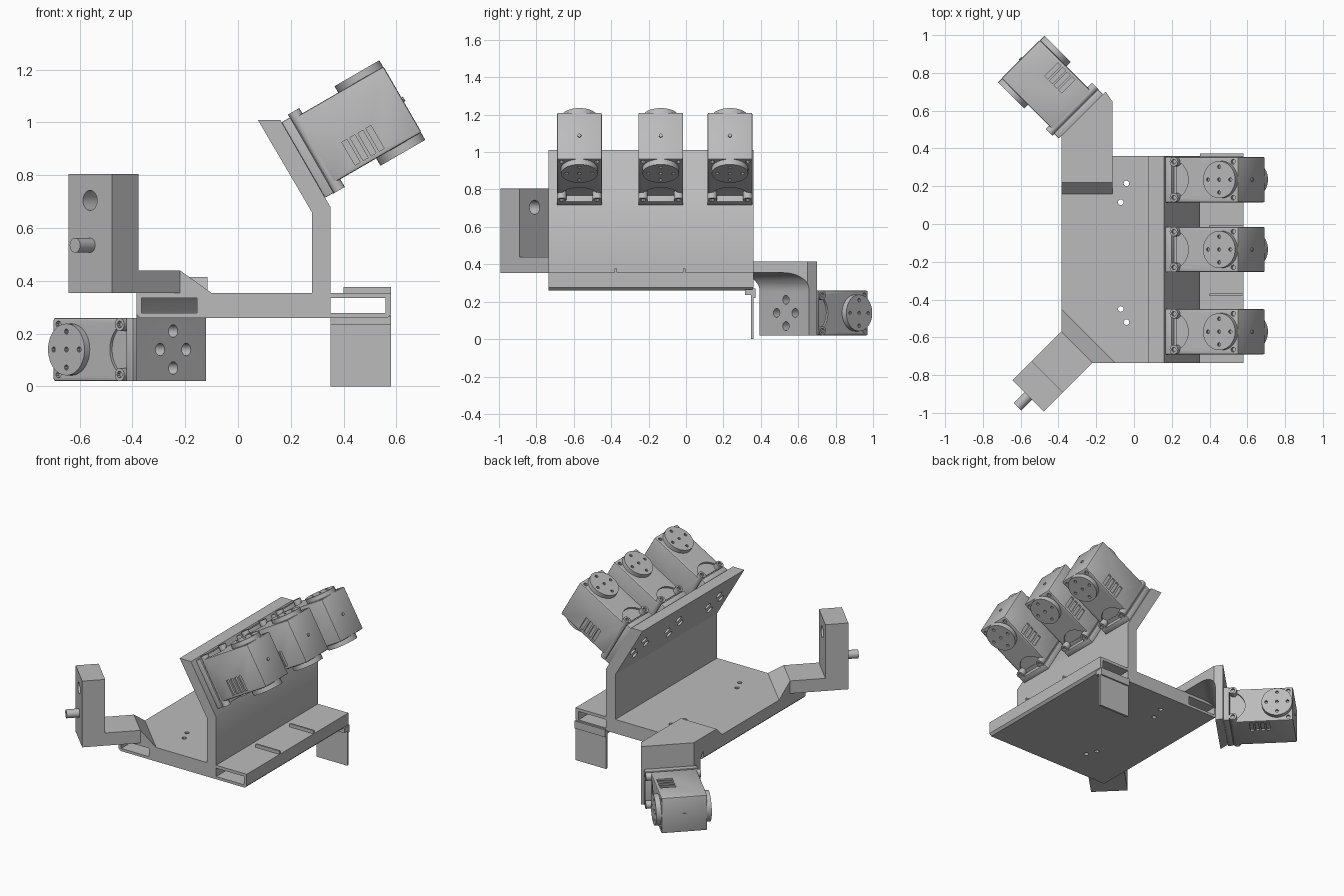
import bpy, bmesh
from math import radians, sin, cos, pi
from mathutils import Matrix, Vector

cube = bpy.data.objects.get("Cube")
if cube:
    bpy.data.objects.remove(cube, do_unlink=True)

grey = bpy.data.materials.new("plain grey")
grey.use_nodes = True
COLOR = (0.5, 0.5, 0.5, 1)
grey.diffuse_color = COLOR
grey.node_tree.nodes["Principled BSDF"].inputs["Base Color"].default_value = COLOR
X, Y, Z = Vector((1, 0, 0)), Vector((0, 1, 0)), Vector((0, 0, 1))


def frame(origin, a, b):
    """Matrix with local x along a, local y along b."""
    m = Matrix((a, b, a.cross(b))).transposed().to_4x4()
    m.translation = origin
    return m


def make(name, bm, matrix=None):
    bmesh.ops.recalc_face_normals(bm, faces=bm.faces)
    me = bpy.data.meshes.new(name)
    if matrix:
        bm.transform(matrix)
    bm.to_mesh(me)
    bm.free()
    me.materials.append(grey)
    ob = bpy.data.objects.new(name, me)
    bpy.context.collection.objects.link(ob)
    return ob


def prism(name, pts, lo, hi, matrix=None):
    bm = bmesh.new()
    face = bm.faces.new([bm.verts.new((p[0], p[1], lo)) for p in pts])
    out = bmesh.ops.extrude_face_region(bm, geom=[face])
    verts = [g for g in out["geom"] if isinstance(g, bmesh.types.BMVert)]
    bmesh.ops.translate(bm, verts=verts, vec=(0, 0, hi - lo))
    return make(name, bm, matrix)


def box(name, x, y, z, matrix=None, bevel=0):
    ob = prism(name, [(x[0], y[0]), (x[1], y[0]), (x[1], y[1]), (x[0], y[1])], z[0], z[1], matrix)
    if bevel:
        bm = bmesh.new()
        bm.from_mesh(ob.data)
        bmesh.ops.bevel(bm, geom=bm.edges[:], offset=bevel, segments=2, affect='EDGES', profile=0.5)
        bm.to_mesh(ob.data)
        bm.free()
    return ob


def rod(name, start, axis, length, radius, sides=16):
    bm = bmesh.new()
    bmesh.ops.create_cone(bm, cap_ends=True, segments=sides, radius1=radius,
                          radius2=radius, depth=length)
    m = Vector(axis).to_track_quat('Z', 'Y').to_matrix().to_4x4()
    m.translation = Vector(start) + Vector(axis) * length / 2
    return make(name, bm, m)


def boolean(ob, tools, op='DIFFERENCE'):
    for t in tools:
        t.hide_render = True
        mod = ob.modifiers.new("cut", 'BOOLEAN')
        mod.object, mod.operation, mod.solver = t, op, 'EXACT'
    bpy.context.view_layer.update()
    graph = bpy.context.evaluated_depsgraph_get()
    me = bpy.data.meshes.new_from_object(ob.evaluated_get(graph))
    ob.modifiers.clear()
    ob.data = me
    for t in tools:
        bpy.data.objects.remove(t, do_unlink=True)
    return ob


def diamond(matrix, depth):
    """Four bolt holes in a diamond, along local x."""
    axis = matrix.to_3x3() @ X
    return [rod("cutter", matrix @ Vector((-depth, v - 0.015, w)), axis, depth + 0.02, 0.024)
            for v, w in ((0.07, 0), (-0.07, 0), (0, 0.07), (0, -0.07))]


# Mounting frames: local x points out of the mount
r30 = radians(30)
OUT, DOWN = Vector((cos(r30), 0, sin(r30))), Vector((sin(r30), 0, -cos(r30)))
wall_mounts = [frame((0.255, y, 0.845), OUT, DOWN) for y in (-0.57, -0.135, 0.235)]
BACK, SIDE = Vector((-1, 1, 0)).normalized(), Vector((1, 1, 0)).normalized()
arm_mount = frame((-0.27, 0.58, 0.14), BACK, SIDE)

# Base plate with its leaning wall
outline = [(-0.37, 0.26), (0.565, 0.26), (0.58, 0.275), (0.58, 0.355), (0.35, 0.355),
           (0.35, 0.68), (0.16, 1.01), (0.075, 1.01), (0.28, 0.66), (0.28, 0.355),
           (-0.385, 0.355), (-0.385, 0.275)]
base = prism("base_and_wall", outline, -0.36, 0.735, frame((0, 0, 0), X, Z))
cuts = [box("cutter", x, (-1, 1), (0.278, 0.335)) for x in ((-0.365, -0.155), (0.35, 0.558))]
cuts += [rod("cutter", (x, y, 0.2), Z, 0.2, 0.015, 12)
         for x, y in ((-0.07, 0.115), (-0.04, 0.215), (-0.07, -0.45), (-0.04, -0.52))]
for m in wall_mounts:
    cuts += diamond(m, 0.14)
boolean(base, cuts)

# Shelf ribs and hanging flap
for y in (-0.375, -0.01):
    box("shelf_rib", (0.4, 0.58), (y - 0.006, y + 0.006), (0.35, 0.377))
box("flap", (0.35, 0.58), (0.347, 0.362), (0, 0.26))
box("flap_lip", (0.35, 0.58), (0.315, 0.362), (0.235, 0.265))
box("flap_hook", (0.35, 0.58), (0.355, 0.372), (0.22, 0.27))

# Rear arm: bent side profile trimmed to its plan
bend = [(-0.15 + 0.1 * sin(a), 0.255 + 0.1 * cos(a)) for a in (i * pi / 16 for i in range(9))]
arm = prism("rear_arm", [(-0.7, 0.355)] + bend + [(-0.05, 0.02), (0, 0.02), (0, 0.415), (-0.7, 0.415)],
            -0.8, 0.8, frame((-0.27, 0.58, 0), BACK, Z))
plan = prism("cutter", [(-0.385, 0.22), (-0.115, 0.22), (-0.115, 0.65), (-0.157, 0.71), (-0.385, 0.48)], -0.1, 0.6)
boolean(arm, [plan], 'INTERSECT')
boolean(arm, diamond(arm_mount, 0.08))
prism("rear_arm_ramp", [(0.16, 0.355), (0.22, 0.355), (0.22, 0.415)], -0.385, -0.115, frame((0, 0, 0), Y, Z))

# Front arm: stepped profile trimmed to its plan
OUTWARD = -SIDE
front = prism("front_arm", [(0, 0.354), (0.085, 0.44), (0.306, 0.44), (0.306, 0.805), (0.6, 0.805), (0.6, 0.354)],
              -0.5, 0.5, frame((-0.2425, -0.5925, 0), OUTWARD, Z))
plan = prism("cutter", [(-0.385, -0.43), (-0.385, -0.57), (-0.643, -0.828), (-0.478, -0.993),
                        (-0.22, -0.735), (-0.08, -0.735)], 0, 1)
boolean(front, [plan], 'INTERSECT')
boolean(front, [rod("cutter", (-0.4, -0.75, 0.705), OUTWARD, 0.4, 0.038, 24)])
rod("front_arm_pin", (-0.54, -0.89, 0.535), OUTWARD, 0.11, 0.028, 20)

# Motor parts in the mounting frame
body = box("motor_body", (0.052, 0.44), (-0.17, 0.118), (-0.12, 0.12), bevel=0.008)
cuts = [box("cutter", (u, u + 0.022), (0, 0.1), (w - 0.01, w + 0.01))
        for u in (0.16, 0.195, 0.23, 0.265) for w in (-0.12, 0.12)]
for face in (-0.17, 0.118):
    cuts.append(rod("cutter", (0.03, face - 0.012, 0), Y, 0.024, 0.105, 32))
    cuts += [rod("cutter", (0.41, face - 0.015, w), Y, 0.03, 0.013, 10) for w in (-0.095, 0.095)]
boolean(body, cuts)
motor = [body,
         box("motor_flange", (0, 0.038), (-0.18, 0.15), (-0.12, 0.12), bevel=0.004),
         box("motor_neck", (0.03, 0.06), (-0.15, 0.11), (-0.11, 0.11)),
         rod("motor_rear_dot", (0.435, -0.025, 0), X, 0.012, 0.01, 10)]
for start, end in ((-0.198, -0.16), (0.11, 0.15)):
    disc = rod("motor_disc", (0.34, start, 0), Y, end - start, 0.098, 40)
    rim = start if start < 0 else end
    spots = [(0, 0)] + [(0.068 * cos(a), 0.068 * sin(a)) for a in (i * pi / 2 for i in range(4))]
    boolean(disc, [rod("cutter", (0.34 + a, rim - 0.015, b), Y, 0.03, 0.01, 10) for a, b in spots])
    motor.append(disc)
for w in (-0.095, 0.095):
    boss = rod("motor_screw_boss", (0.06, -0.193, w), Y, 0.345, 0.025)
    boolean(boss, [rod("cutter", (0.06, v, w), Y, 0.03, 0.013, 10) for v in (-0.208, 0.137)])
    motor.append(boss)

# Smooth round surfaces, keeping edges sharp
for ob in bpy.context.collection.objects:
    if ob.type == 'MESH' and ob.data.materials and ob.data.materials[0] == grey:
        ob.data.shade_smooth()
        ob.data.set_sharp_from_angle(angle=radians(30))

# Place one motor on every mount
for part in motor:
    for m in wall_mounts:
        copy = part.copy()
        copy.matrix_world = m
        bpy.context.collection.objects.link(copy)
    part.matrix_world = arm_mount
